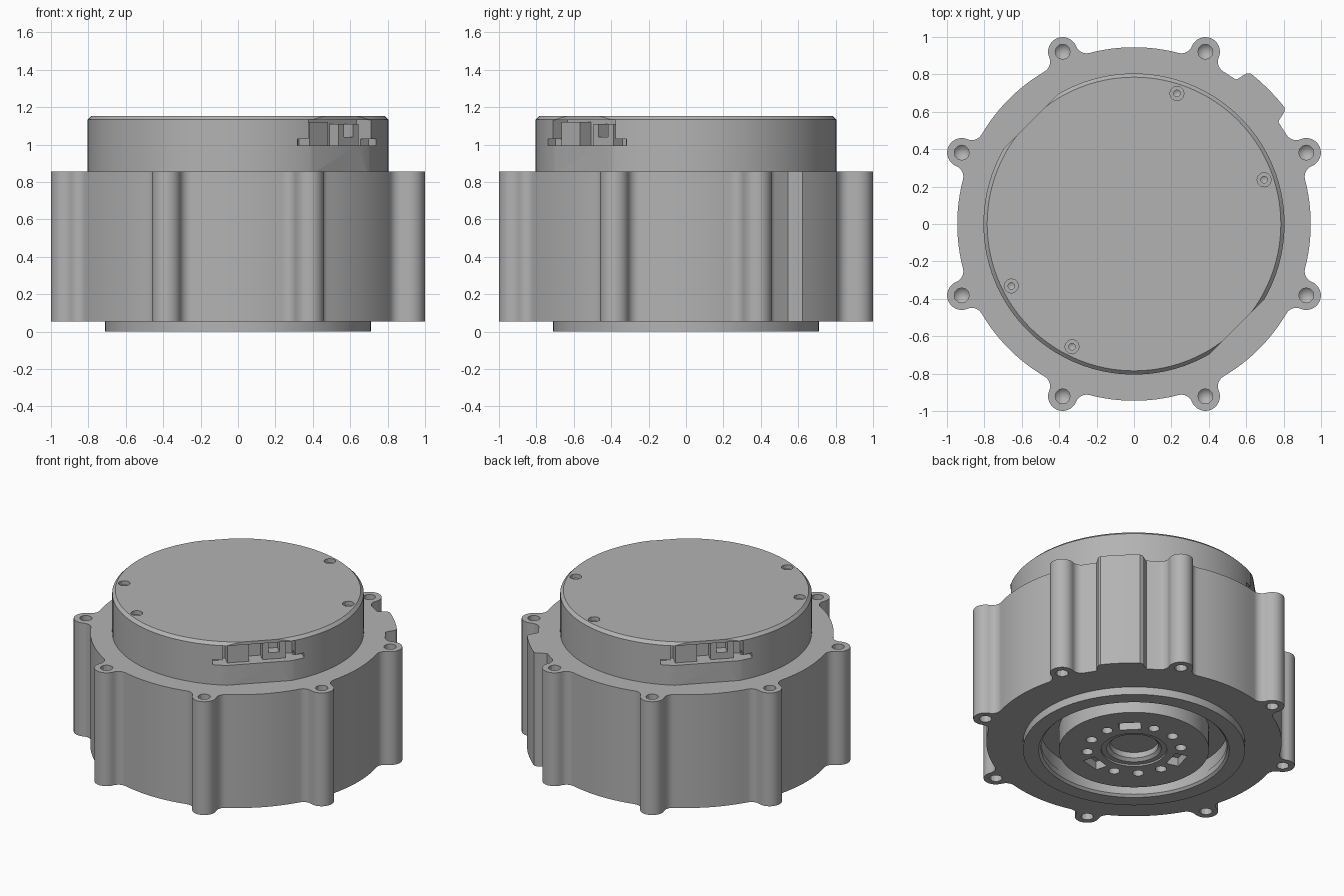
import bpy, bmesh
from math import sin, cos, pi, radians, atan2, acos, hypot
from mathutils import Matrix, Vector

if "Cube" in bpy.data.objects:
    bpy.data.objects.remove(bpy.data.objects["Cube"], do_unlink=True)

grey = bpy.data.materials.new("machined grey")
grey.use_nodes = True
COLOUR = (0.45, 0.45, 0.45, 1)
grey.diffuse_color = COLOUR
grey.node_tree.nodes["Principled BSDF"].inputs["Base Color"].default_value = COLOUR


def make(name, bm):
    bmesh.ops.recalc_face_normals(bm, faces=bm.faces[:])
    mesh = bpy.data.meshes.new(name)
    bm.to_mesh(mesh)
    bm.free()
    mesh.materials.append(grey)
    ob = bpy.data.objects.new(name, mesh)
    bpy.context.collection.objects.link(ob)
    return ob


def activate(ob):
    bpy.ops.object.select_all(action="DESELECT")
    ob.select_set(True)
    bpy.context.view_layer.objects.active = ob


def cut(ob, bm):
    cutter = make("cutter", bm)
    cutter.hide_render = True
    activate(ob)
    mod = ob.modifiers.new("cut", "BOOLEAN")
    mod.operation, mod.solver, mod.object = "DIFFERENCE", "EXACT", cutter
    bpy.ops.object.modifier_apply(modifier=mod.name)
    bpy.data.objects.remove(cutter, do_unlink=True)


def smooth(ob):
    activate(ob)
    bpy.ops.object.shade_smooth_by_angle(angle=radians(28))


def prism(bm, points, z0, z1):
    face = bm.faces.new([bm.verts.new((x, y, z0)) for x, y in points])
    side = bmesh.ops.extrude_face_region(bm, geom=[face])["geom"]
    verts = [v for v in side if isinstance(v, bmesh.types.BMVert)]
    bmesh.ops.translate(bm, verts=verts, vec=(0, 0, z1 - z0))


def lathe(bm, profile, steps=128, centre=(0, 0)):
    """Spin (radius, z) points round a vertical axis."""
    verts = [bm.verts.new((r, 0, z)) for r, z in profile]
    edges = [bm.edges.new(pair) for pair in zip(verts, verts[1:])]
    bmesh.ops.spin(bm, geom=verts + edges, axis=(0, 0, 1), cent=(0, 0, 0),
                   angle=2 * pi, steps=steps)
    new = [v for v in bm.verts if v.index < 0 or not v.tag]
    bmesh.ops.remove_doubles(bm, verts=new, dist=1e-5)
    new = [v for v in bm.verts if not v.tag]
    bmesh.ops.translate(bm, verts=new, vec=(*centre, 0))
    for v in new:
        v.tag = True


def box(bm, angle, d0, d1, t0, t1, z0, z1):
    """Box given by radial, tangential and height ranges at an angle."""
    middle = Vector((d0 + d1, t0 + t1, z0 + z1)) / 2
    size = Matrix.Diagonal((d1 - d0, t1 - t0, z1 - z0, 1))
    turn = Matrix.Rotation(radians(angle), 4, "Z")
    geom = bmesh.ops.create_cube(bm, size=1, matrix=turn @ Matrix.Translation(middle) @ size)
    for v in geom["verts"]:
        v.tag = True


def polar(r, degrees):
    return r * cos(radians(degrees)), r * sin(radians(degrees))


# Housing outline: round wall, eight filleted bolt ears and one raised pad
WALL, EAR_AT, EAR_R, FILLET = 0.945, 0.997, 0.078, 0.06


def ear_outline():
    reach = WALL + FILLET
    a = acos((reach**2 + EAR_AT**2 - (EAR_R + FILLET)**2) / (2 * EAR_AT * reach))
    fx, fy = reach * cos(a), -reach * sin(a)
    end = atan2(-fy, EAR_AT - fx)
    half = []
    for i in range(9):
        t = pi - a + (end - pi + a) * i / 8
        half.append((fx + FILLET * cos(t), fy + FILLET * sin(t)))
    for i in range(1, 11):
        t = (end - pi) * (1 - i / 10)
        half.append((EAR_AT + EAR_R * cos(t), EAR_R * sin(t)))
    return half + [(x, -y) for x, y in half[-2::-1]], a * 180 / pi


ear, ear_half = ear_outline()
pad = [(9.8, 0.945), (9.4, 0.955), (8.7, 0.985), (8.2, 1.006), (7.2, 1.018)]
outline = []
for k in range(8):
    angle = 22.5 + 45 * k
    c, s = polar(1, angle)
    outline += [(x * c - y * s, x * s + y * c) for x, y in ear]
    if k == 0:
        outline += [polar(r, 45 - d) for d, r in pad]
        outline += [polar(1.018, 45 + d) for d in (-4, 0, 4)]
        outline += [polar(r, 45 + d) for d, r in reversed(pad)]
    else:
        gap = 45 - 2 * ear_half
        outline += [polar(WALL, angle + ear_half + gap * i / 12) for i in range(1, 12)]

bm = bmesh.new()
prism(bm, outline, 0.055, 0.855)
housing = make("housing", bm)

# Bolt holes in both ends of the ears, and the rotor opening
bm = bmesh.new()
for k in range(8):
    centre = polar(EAR_AT, 22.5 + 45 * k)
    lathe(bm, [(0, 0.72), (0.04, 0.76), (0.04, 0.9), (0, 0.9)], 12, centre)
    lathe(bm, [(0, 0.01), (0.04, 0.01), (0.04, 0.15), (0, 0.19)], 12, centre)
lathe(bm, [(0, 0.01), (0.6, 0.01), (0.6, 0.15), (0, 0.15)])
cut(housing, bm)
smooth(housing)

# Ring under the housing
bm = bmesh.new()
lathe(bm, [(0.61, 0), (0.71, 0), (0.71, 0.056), (0.595, 0.056), (0.595, 0.015), (0.61, 0)])
smooth(make("base_ring", bm))

# Output hub with stepped centre, nine holes and three slots
bm = bmesh.new()
lathe(bm, [(0, 0.07), (0.155, 0.07), (0.155, 0.03), (0.175, 0.012), (0.21, 0.012),
           (0.21, 0), (0.48, 0), (0.48, 0.16), (0, 0.16)])
hub = make("output_hub", bm)
bm = bmesh.new()
for k in range(12):
    angle = 45 + 30 * k
    if k % 4 == 0:
        box(bm, angle, 0.26, 0.345, -0.07, 0.07, -0.05, 0.06)
    else:
        lathe(bm, [(0, -0.05), (0.036, -0.05), (0.036, 0.06), (0, 0.08)], 16, polar(0.3, angle))
cut(hub, bm)
smooth(hub)

# Rear cover with chamfered rim, two flats, connector openings and screw holes
bm = bmesh.new()
lathe(bm, [(0, 0.85), (0.805, 0.85), (0.805, 1.133), (0.785, 1.153), (0, 1.153)])
cover = make("rear_cover", bm)
SIDES = (-45, 135)
flats, openings, slots, screws = [bmesh.new() for _ in range(4)]
for side in SIDES:
    box(flats, side, 0.777, 1, -0.4, 0.4, 0.8, 1.3)
    box(openings, side, 0.66, 1, -0.235, 0.235, 0.995, 1.132)
    box(slots, side, 0.69, 1, -0.297, 0.297, 0.995, 1.03)
for angle in (71.8, 18.8, 206.8, 243.2):
    lathe(screws, [(0, 1.08), (0.018, 1.09), (0.018, 1.125), (0.038, 1.125),
                   (0.038, 1.2), (0, 1.2)], 12, polar(0.735, angle))
for cutter in (flats, openings, slots, screws):
    cut(cover, cutter)
smooth(cover)

# Sockets inside the two connector openings
for side, label in zip(SIDES, ("front", "back")):
    bm = bmesh.new()
    box(bm, side, 0.65, 0.74, -0.2, -0.06, 0.99, 1.12)
    box(bm, side, 0.65, 0.73, 0.03, 0.07, 0.99, 1.11)
    box(bm, side, 0.65, 0.73, 0.14, 0.18, 0.99, 1.11)
    box(bm, side, 0.65, 0.73, 0.07, 0.14, 0.99, 1.04)
    make(label + "_connector", bm)
